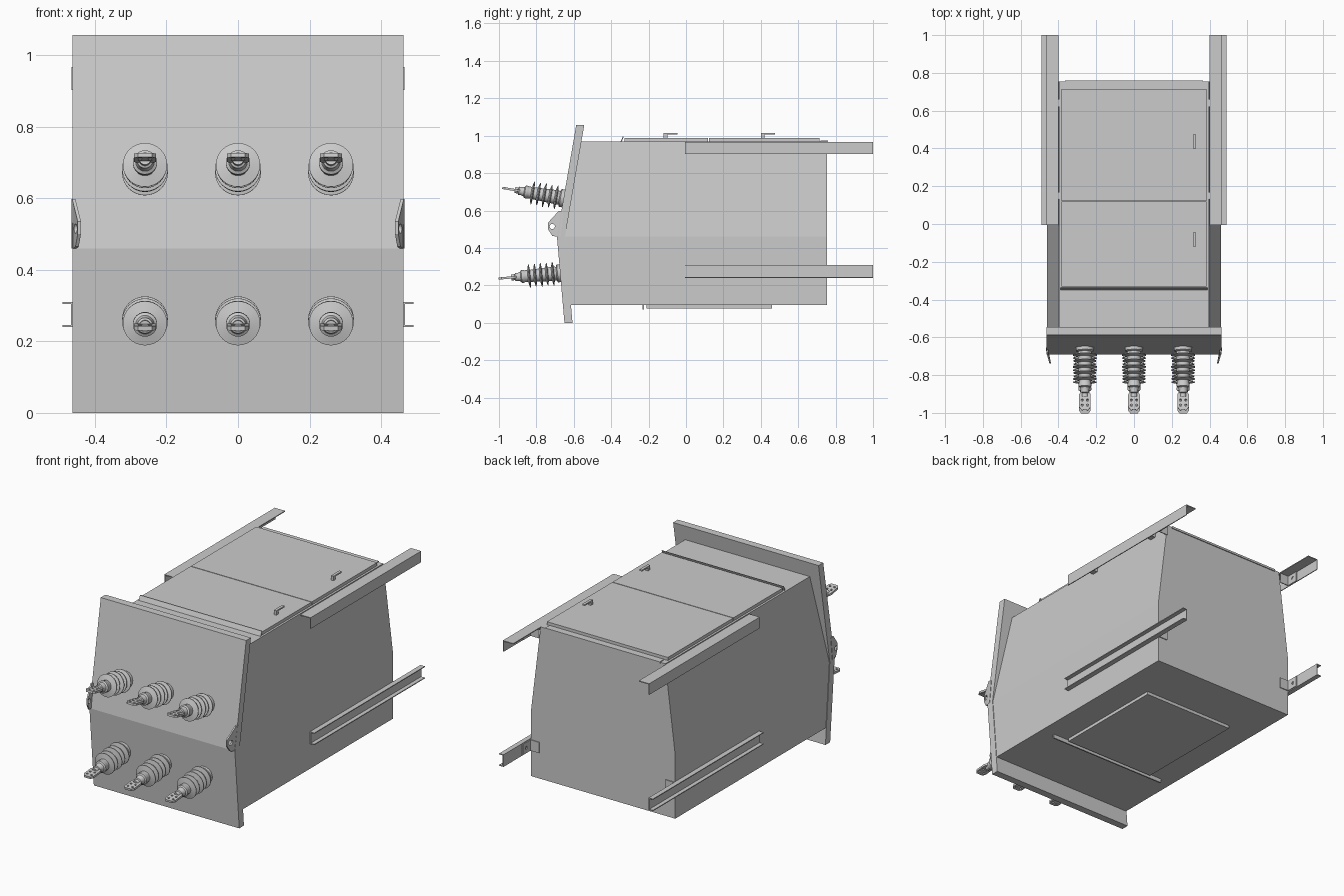
import bpy, bmesh, math
from mathutils import Matrix, Vector

if "Cube" in bpy.data.objects:
    bpy.data.objects.remove(bpy.data.objects["Cube"])

AXES = {'X': (1, 2, 0), 'Y': (0, 2, 1), 'Z': (0, 1, 2)}


def finish(name, bm):
    bmesh.ops.recalc_face_normals(bm, faces=bm.faces)
    me = bpy.data.meshes.new(name)
    bm.to_mesh(me)
    bm.free()
    ob = bpy.data.objects.new(name, me)
    bpy.context.collection.objects.link(ob)
    return ob


def loft(name, rings):
    """Closed solid through equal-length rings of 3D points."""
    bm = bmesh.new()
    vs = [[bm.verts.new(p) for p in r] for r in rings]
    n = len(vs[0])
    for a, b in zip(vs, vs[1:]):
        for i in range(n):
            bm.faces.new((a[i], a[(i + 1) % n], b[(i + 1) % n], b[i]))
    bm.faces.new(vs[0])
    bm.faces.new(vs[-1])
    return finish(name, bm)


def prism(name, pts, axis, lo, hi):
    """Extrude a 2D profile along an axis."""
    a, b, c = AXES[axis]
    rings = []
    for h in (lo, hi):
        ring = []
        for p in pts:
            v = [0, 0, 0]
            v[a], v[b], v[c] = p[0], p[1], h
            ring.append(v)
        rings.append(ring)
    return loft(name, rings)


def box(name, x0, x1, y0, y1, z0, z1):
    return prism(name, [(x0, y0), (x1, y0), (x1, y1), (x0, y1)], 'Z', z0, z1)


def lathe(name, prof, seg=32):
    bm = bmesh.new()
    rings = [[bm.verts.new((r * math.cos(i * math.tau / seg), r * math.sin(i * math.tau / seg), t))
              for i in range(seg)] for r, t in prof]
    for a, b in zip(rings, rings[1:]):
        for i in range(seg):
            bm.faces.new((a[i], a[(i + 1) % seg], b[(i + 1) % seg], b[i]))
    bm.faces.new(rings[0])
    bm.faces.new(rings[-1])
    ob = finish(name, bm)
    bpy.ops.object.select_all(action='DESELECT')
    ob.select_set(True)
    bpy.context.view_layer.objects.active = ob
    bpy.ops.object.shade_smooth_by_angle(angle=math.radians(35))
    return ob


def drill(ob, centres, axis, r):
    """Cut round holes through an object and bake the result."""
    rot = {'X': Matrix.Rotation(math.pi / 2, 4, 'Y'), 'Y': Matrix.Rotation(math.pi / 2, 4, 'X')}[axis]
    bm = bmesh.new()
    for c in centres:
        bmesh.ops.create_cone(bm, cap_ends=True, segments=16, radius1=r, radius2=r, depth=0.1,
                              matrix=Matrix.Translation(c) @ rot)
    cutter = finish("hole_cutter", bm)
    cutter.hide_render = True
    mod = ob.modifiers.new("holes", 'BOOLEAN')
    mod.operation = 'DIFFERENCE'
    mod.object = cutter
    bpy.context.view_layer.update()
    baked = bpy.data.meshes.new_from_object(ob.evaluated_get(bpy.context.evaluated_depsgraph_get()))
    ob.modifiers.clear()
    ob.data = baked
    bpy.data.objects.remove(cutter)


# Tank body: straight lower walls, upper walls leaning inward
loft("tank_body", [[(-w, f, z), (w, f, z), (w, 0.755, z), (-w, 0.755, z)]
                   for w, f, z in ((0.46, -0.617, 0.095), (0.46, -0.648, 0.46), (0.397, -0.56, 0.97))])

# Bent front plate
front = [(-0.587, 1.057), (-0.69, 0.46), (-0.65, 0.0)]
prism("front_plate", front + [(y + 0.043, z) for y, z in reversed(front)], 'X', -0.463, 0.463)

# Top covers, rear ledge and drip lip
box("front_cover", -0.385, 0.385, -0.33, 0.118, 0.968, 0.988)
box("rear_cover", -0.385, 0.385, 0.122, 0.715, 0.968, 0.988)
box("rear_ledge", -0.365, 0.365, 0.72, 0.76, 0.962, 0.974)
prism("drip_lip", [(-0.350, 0.968), (-0.338, 0.996), (-0.333, 0.996), (-0.343, 0.968)], 'X', -0.388, 0.388)

# Cover handles: a post with a thin arm pointing back
for y, label in ((-0.12, "front"), (0.40, "rear")):
    prism(label + "_handle", [(y, 0.985), (y + 0.02, 0.985), (y + 0.02, 1.006), (y + 0.075, 1.006),
                              (y + 0.075, 1.014), (y, 1.014)], 'X', 0.312, 0.328)

# Bottom cover and cross lip
box("bottom_cover", -0.29, 0.29, -0.21, 0.46, 0.077, 0.097)
box("bottom_lip", -0.38, 0.38, -0.232, -0.224, 0.072, 0.097)

T = 0.005
for s, side in ((1, "right"), (-1, "left")):
    # Upper angle rail
    prism(side + "_upper_rail", [(s * x, z) for x, z in (
        (0.400, 0.967), (0.466, 0.967), (0.466, 0.903), (0.466 - T, 0.903),
        (0.466 - T, 0.967 - T), (0.400, 0.967 - T))], 'Y', -0.005, 1.0)
    # Lower channel rail, open outward
    prism(side + "_lower_rail", [(s * x, z) for x, z in (
        (0.462, 0.240), (0.490, 0.240), (0.490, 0.240 + T), (0.462 + T, 0.240 + T),
        (0.462 + T, 0.310 - T), (0.490, 0.310 - T), (0.490, 0.310), (0.462, 0.310))], 'Y', -0.005, 1.0)
    # Clips joining the upper rail to the tank
    for y in (0.15, 0.64):
        x0, x1 = sorted((s * 0.385, s * 0.462))
        box(side + "_rail_clip", x0, x1, y - 0.018, y + 0.018, 0.935, 0.963)
    # Rear angle brackets with bolt holes
    for z0, z1, label in ((0.244, 0.306, "lower"), (0.905, 0.963, "upper")):
        br = prism(side + "_" + label + "_bracket", [(s * x, y) for x, y in (
            (0.402, 0.757), (0.462, 0.757), (0.462, 0.83), (0.462 - T, 0.83),
            (0.462 - T, 0.757 + T), (0.402, 0.757 + T))], 'Z', z0, z1)
        drill(br, [Vector((s * 0.46, 0.80, (z0 + z1) / 2))], 'X', 0.009)
    # Lifting lug, bent inward toward its tip
    lug = prism(side + "_lifting_lug", [(-0.69, 0.46), (-0.715, 0.465), (-0.738, 0.50), (-0.738, 0.535),
                                        (-0.68, 0.598), (-0.655, 0.598), (-0.67, 0.46)],
                'X', s * 0.456, s * 0.465)
    drill(lug, [Vector((s * 0.46, -0.715, 0.515))], 'X', 0.014)
    for v in lug.data.vertices:
        v.co.x -= s * max(0, -0.675 - v.co.y) * 0.27

# Bushing insulator: flange, five sheds and a tapering neck
profile = [(0.048, -0.01), (0.048, 0.014), (0.044, 0.018), (0.036, 0.02)]
for i, r in enumerate((0.064, 0.060, 0.064, 0.060, 0.062)):
    t = 0.032 + i * 0.032
    core = 0.038 - i * 0.0015
    profile += [(core, t), (r, t + 0.003), (r, t + 0.007), (core, t + 0.014)]
profile += [(0.032, 0.19), (0.034, 0.193), (0.034, 0.207), (0.026, 0.212),
            (0.022, 0.225), (0.022, 0.24), (0.016, 0.243), (0.016, 0.262)]
insulator = lathe("bushing", profile)

# Flat terminal spade with four bolt holes
spade = prism("terminal", [(-0.022, 0.235), (0.022, 0.235), (0.031, 0.25), (0.031, 0.315), (0.020, 0.33),
                           (-0.020, 0.33), (-0.031, 0.315), (-0.031, 0.25)], 'Y', -0.006, 0.006)
drill(spade, [Vector((x, 0, t)) for x in (-0.014, 0.014) for t in (0.28, 0.308)], 'Y', 0.006)

# Two rows of three bushings, each square to its plate half
for row, y, z, tilt in (("upper", -0.657, 0.665, 9.8), ("lower", -0.673, 0.265, -5.0)):
    for x, col in ((-0.26, "left"), (0.0, "middle"), (0.26, "right")):
        m = Matrix.Translation((x, y, z)) @ Matrix.Rotation(math.radians(90 - tilt), 4, 'X')
        for src in (insulator, spade):
            ob = bpy.data.objects.new(f"{row}_{col}_{src.name}", src.data)
            bpy.context.collection.objects.link(ob)
            ob.matrix_world = m
for src in (insulator, spade):
    bpy.data.objects.remove(src)
